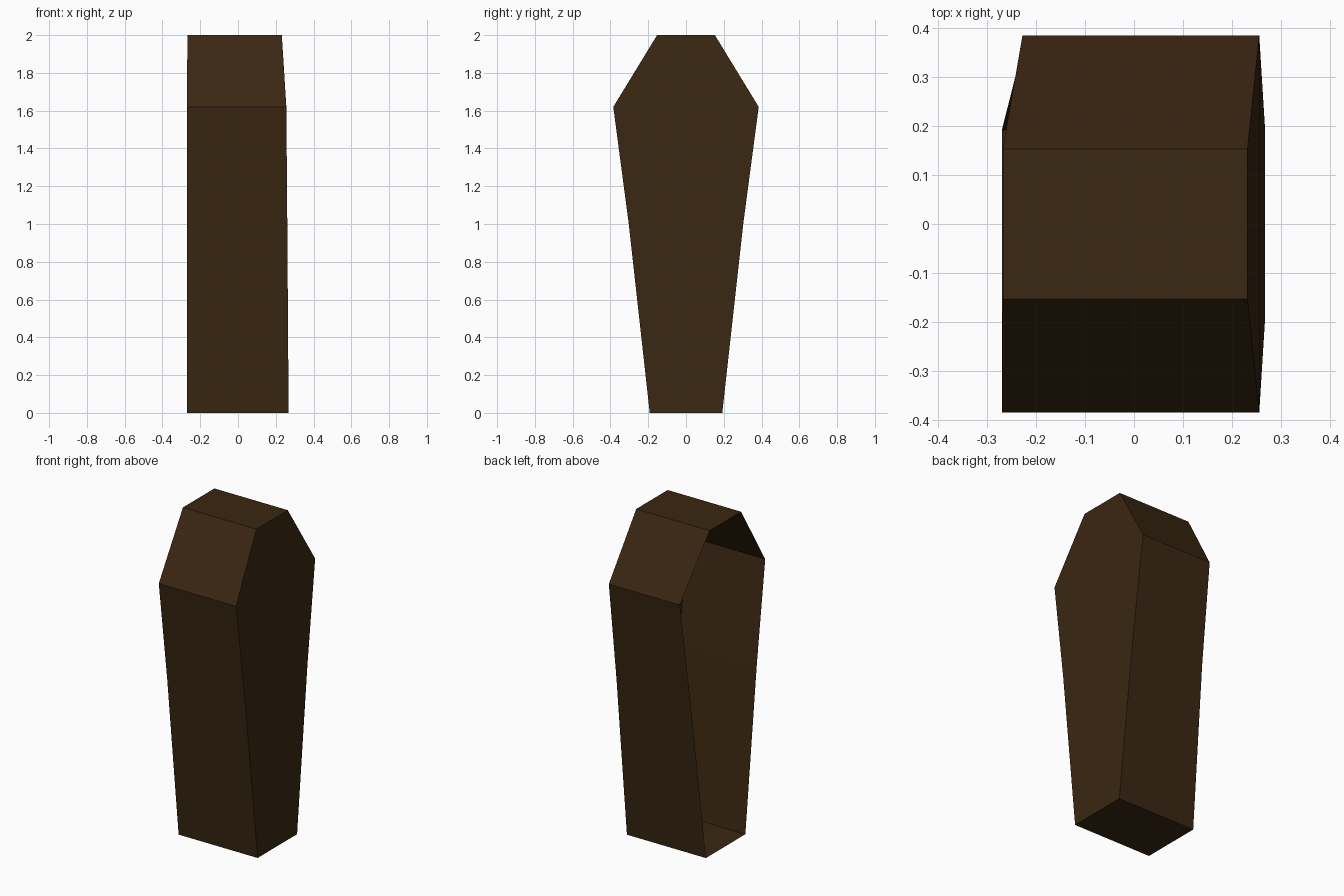
import bpy
import bmesh

if "Cube" in bpy.data.objects:
    bpy.data.objects.remove(bpy.data.objects["Cube"])

# Dark stained wood
wood = bpy.data.materials.new("dark_brown_wood")
wood.diffuse_color = (0.043, 0.020, 0.0060, 1)
wood.use_nodes = True
wood.node_tree.nodes["Principled BSDF"].inputs["Base Color"].default_value = wood.diffuse_color

# Casket outline, counterclockwise seen from +x: y, z, open-side x, lid-side x
outline = [
    (-0.192, 0.00, -0.270, 0.268),
    (0.192, 0.00, -0.270, 0.268),
    (0.303, 1.00, -0.242, 0.261),
    (0.385, 1.62, -0.228, 0.256),
    (0.153, 2.00, -0.268, 0.232),
    (-0.153, 2.00, -0.268, 0.232),
    (-0.385, 1.62, -0.270, 0.256),
    (-0.303, 1.00, -0.270, 0.261),
]


def make_object(name, bm):
    mesh = bpy.data.meshes.new(name)
    bm.to_mesh(mesh)
    bm.free()
    mesh.materials.append(wood)
    obj = bpy.data.objects.new(name, mesh)
    bpy.context.collection.objects.link(obj)
    return obj


# Thin shell: walls around the outline, closed on +x, open on -x
bm = bmesh.new()
back = [bm.verts.new((xb, y, z)) for y, z, xb, xf in outline]
lid = [bm.verts.new((xf, y, z)) for y, z, xb, xf in outline]
count = len(outline)
for i in range(count):
    j = (i + 1) % count
    bm.faces.new((back[i], back[j], lid[j], lid[i]))

# Broad panel in three bands, slightly bent at the shoulders
for band in ((0, 1, 2, 7), (7, 2, 3, 6), (6, 3, 4, 5)):
    bm.faces.new([lid[k] for k in band])

make_object("casket_shell", bm)
